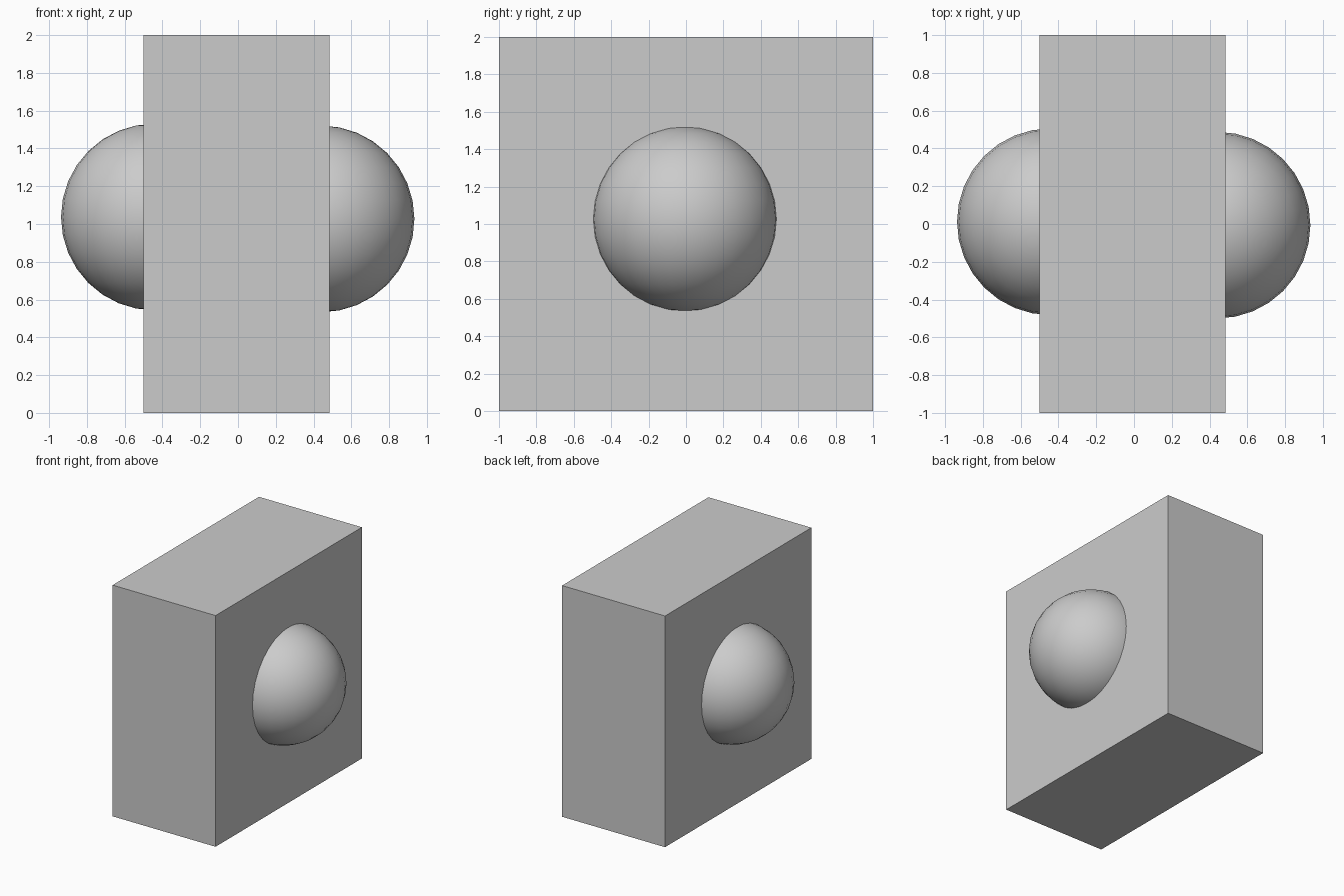
import bpy

if "Cube" in bpy.data.objects:
    bpy.data.objects.remove(bpy.data.objects["Cube"])

# Upright slab
bpy.ops.mesh.primitive_cube_add(size=1, location=(-0.007, 0, 1))
slab = bpy.context.object
slab.name = "slab"
slab.scale = (0.985, 2, 2)
bpy.ops.object.transform_apply(location=False, rotation=False, scale=True)


# Smooth ball partly sunk into a broad face of the slab
def ball(name, location):
    bpy.ops.mesh.primitive_uv_sphere_add(
        segments=32, ring_count=16, radius=0.494, location=location)
    bpy.context.object.name = name
    bpy.ops.object.shade_smooth()


ball("left_ball", (-0.443, 0.012, 1.037))
ball("right_ball", (0.44, -0.006, 1.027))
